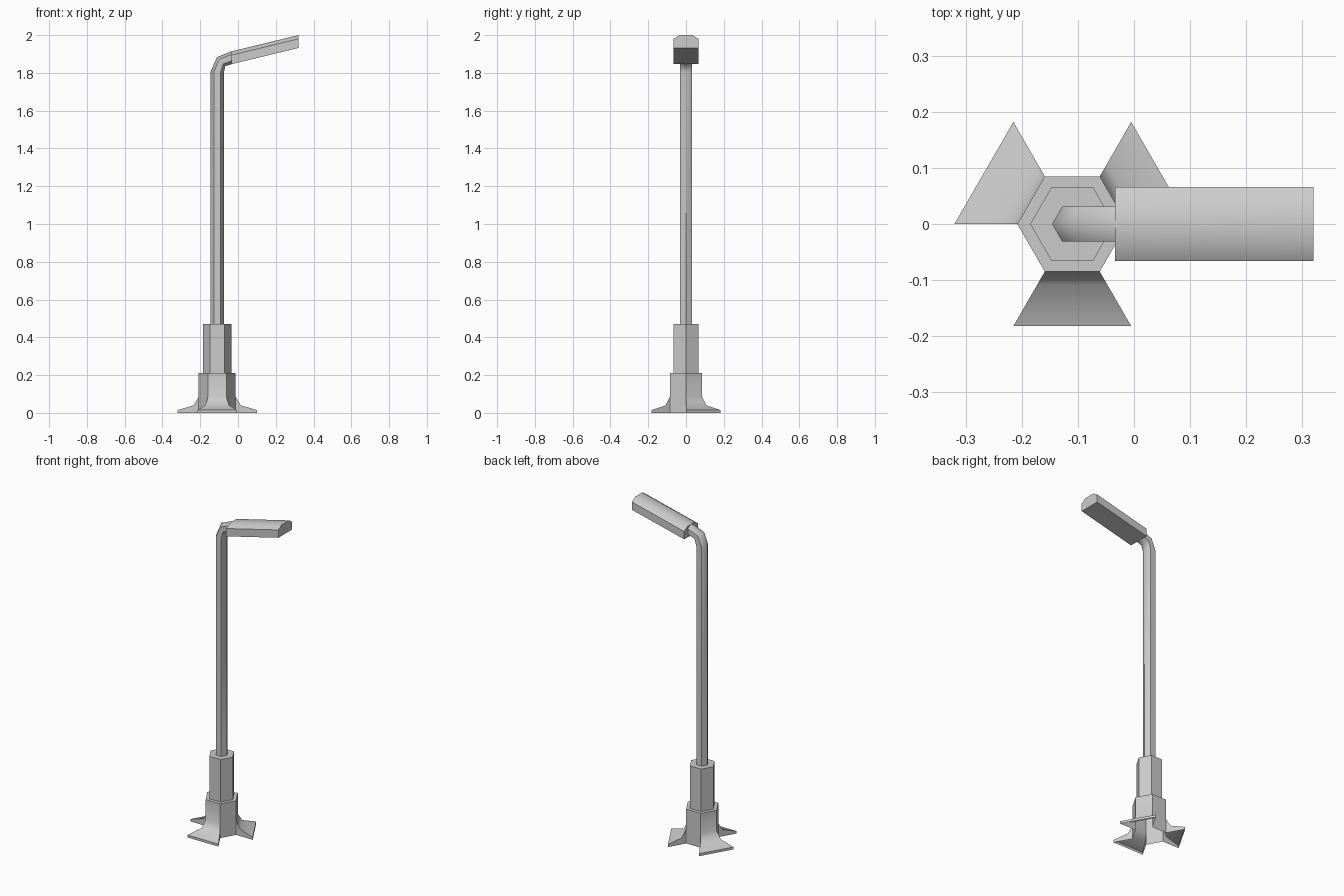
import bpy, bmesh
from math import cos, sin, pi
from mathutils import Vector

if "Cube" in bpy.data.objects:
    bpy.data.objects.remove(bpy.data.objects["Cube"], do_unlink=True)

AXIS_X = -0.11  # pole axis

grey = bpy.data.materials.new("light grey metal")
grey.use_nodes = True
colour = (0.6, 0.6, 0.6, 1)
grey.diffuse_color = colour
grey.node_tree.nodes["Principled BSDF"].inputs["Base Color"].default_value = colour


def finish(bm, name):
    """Turn a bmesh into a smooth-by-angle object."""
    bmesh.ops.remove_doubles(bm, verts=bm.verts, dist=0.0005)
    bmesh.ops.recalc_face_normals(bm, faces=bm.faces)
    mesh = bpy.data.meshes.new(name)
    bm.to_mesh(mesh)
    bm.free()
    mesh.materials.append(grey)
    ob = bpy.data.objects.new(name, mesh)
    bpy.context.collection.objects.link(ob)
    bpy.ops.object.select_all(action='DESELECT')
    ob.select_set(True)
    bpy.context.view_layer.objects.active = ob
    bpy.ops.object.shade_smooth_by_angle(angle=0.95)
    return ob


def face(bm, points):
    return bm.faces.new([bm.verts.new(p) for p in points])


def loft(bm, rings, cap_start=False, cap_end=False):
    """Skin closed rings of points."""
    loops = [[bm.verts.new(p) for p in ring] for ring in rings]
    for a, b in zip(loops, loops[1:]):
        for i in range(len(a)):
            j = (i + 1) % len(a)
            bm.faces.new((a[i], a[j], b[j], b[i]))
    if cap_start:
        bm.faces.new(loops[0][::-1])
    if cap_end:
        bm.faces.new(loops[-1])


def corner(k, radius, z):
    a = k * pi / 3
    return Vector((AXIS_X + radius * cos(a), radius * sin(a), z))


def hexagon(radius, z):
    return [corner(k, radius, z) for k in range(6)]


# Flared base: alternate hexagon sides sweep out into feet, open underneath
R, TOP = 0.098, 0.21
flare = [(R, TOP), (R, 0.085), (0.125, 0.04), (0.21, 0.015), (0.21, 0)]
bm = bmesh.new()
face(bm, hexagon(R, TOP))
for k in range(6):
    if k % 2:
        wall = [corner(k, R, z) for z in (0, 0.085, TOP)]
        wall += [corner(k + 1, R, z) for z in (TOP, 0.085, 0)]
        face(bm, wall)
        continue
    for p, q in zip(flare, flare[1:]):
        face(bm, [corner(k, *p), corner(k, *q), corner(k + 1, *q), corner(k + 1, *p)])
    for side in (k, k + 1):
        face(bm, [corner(side, *p) for p in flare[1:]] + [corner(side, R, 0)])
finish(bm, "flared_base")

# Sleeve around the foot of the pole
bm = bmesh.new()
loft(bm, [hexagon(0.075, TOP), hexagon(0.075, 0.47)], cap_end=True)
finish(bm, "pole_sleeve")


# Pole: six-sided tube bent over at the top
def bend_ring(outer, inner):
    """Hexagon between an outer and an inner point of the bend."""
    o, i = Vector((outer[0], 0, outer[1])), Vector((inner[0], 0, inner[1]))
    mid, half = (o + i) / 2, (i - o) / 2
    return [mid + half * cos(k * pi / 3) + Vector((0, 0.036 * sin(k * pi / 3), 0))
            for k in range(6)]


bm = bmesh.new()
loft(bm, [hexagon(0.036, 0.47),
          bend_ring((-0.146, 1.804), (-0.074, 1.804)),
          bend_ring((-0.112, 1.883), (-0.068, 1.836)),
          bend_ring((-0.034, 1.915), (-0.034, 1.846))])
finish(bm, "bent_pole")

# Lamp head: arched section, rising towards its tip with upright ends
section = [(-0.066, 0), (0.066, 0), (0.066, 0.048), (0.035, 0.068),
           (-0.035, 0.068), (-0.066, 0.048)]
bm = bmesh.new()
loft(bm, [[(x, y, base + h) for y, h in section]
          for x, base in ((-0.034, 1.846), (0.32, 1.932))],
     cap_start=True, cap_end=True)
finish(bm, "lamp_head")
